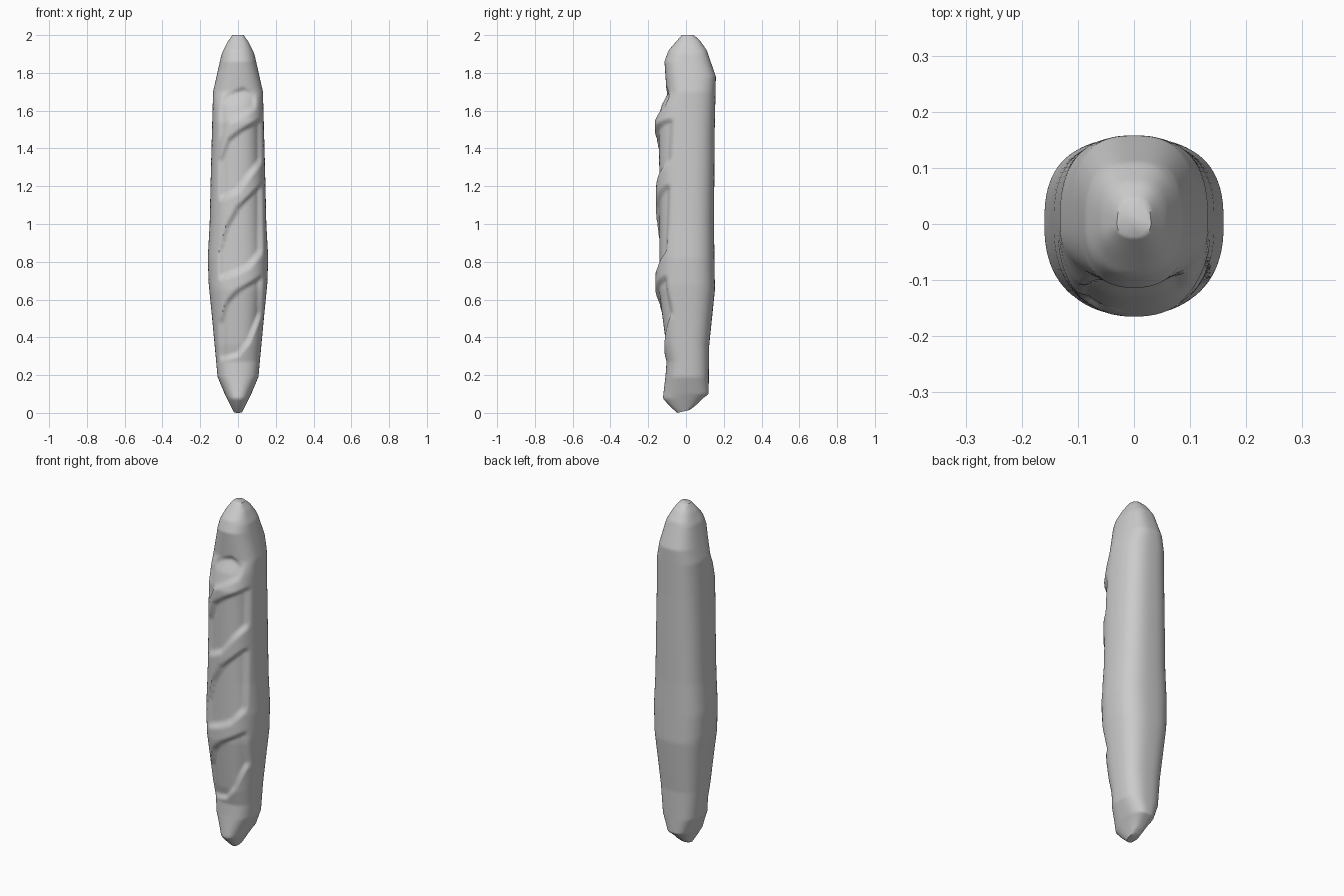
import bpy, bmesh
from math import sin, cos, pi, copysign

if "Cube" in bpy.data.objects:
    bpy.data.objects.remove(bpy.data.objects["Cube"])

def lerp(pts, t):
    """Piecewise linear lookup."""
    if t <= pts[0][0]:
        return pts[0][1]
    for (a, va), (b, vb) in zip(pts, pts[1:]):
        if t <= b:
            return va + (vb - va) * (t - a) / (b - a)
    return pts[-1][1]

def smooth(t):
    t = max(0.0, min(1.0, t))
    return t * t * (3 - 2 * t)

# loaf outline along its length: half width, front depth, back depth
WIDTH = [(0, .025), (.1, .07), (.19, .108), (.5, .137), (.68, .155), (.82, .16),
         (1.0, .15), (1.3, .143), (1.7, .132), (1.9, .087), (1.96, .058), (2, .03)]
FRONT = [(0, .045), (.08, .122), (.2, .108), (.27, .103), (.36, .125), (.65, .163), (.8, .16),
         (1.2, .16), (1.54, .165), (1.63, .14), (1.7, .103), (1.86, .114), (1.92, .092), (2, .022)]
BACK = [(0, .02), (.02, .05), (.1, .12), (.35, .122), (.65, .153), (1.0, .148),
        (1.5, .152), (1.78, .158), (1.92, .11), (1.97, .075), (2, .042)]

# baked score panels: lower edge and upper edge as curves over x
PANELS = [
    ([(-.09, .27), (.0, .29), (.06, .36), (.12, .50)],
     [(-.09, .50), (-.06, .60), (.0, .66), (.13, .73)]),
    ([(-.09, .70), (.0, .73), (.06, .76), (.13, .84)],
     [(-.10, .86), (-.06, 1.0), (.0, 1.10), (.12, 1.21)]),
    ([(-.09, 1.12), (.0, 1.16), (.06, 1.24), (.13, 1.32)],
     [(-.09, 1.36), (-.05, 1.46), (.02, 1.51), (.12, 1.56)]),
    ([(-.10, 1.43), (-.05, 1.52), (.02, 1.56), (.09, 1.60)],
     [(-.10, 1.62), (-.07, 1.69), (.03, 1.73), (.09, 1.69)]),
]

def score_depth(x, z):
    side = smooth((x + .105) / .02) * smooth((.135 - x) / .02)
    d = 0
    for i, (lo, hi) in enumerate(PANELS):
        cut = smooth((z - lerp(lo, x)) / .035) * smooth((lerp(hi, x) - z) / .025)
        if i == 3:
            cut *= smooth((.10 - x) / .02) * .6
        d = max(d, cut)
    return .02 * d * side

# loaf body lofted from rounded-square rings
ROWS, SEG = 170, 80
bm = bmesh.new()
rings = []
for i in range(ROWS + 1):
    z = 1 - cos(pi * i / ROWS)
    z = .6 * (2 * i / ROWS) + .4 * z
    ring = []
    for j in range(SEG):
        a = 2 * pi * j / SEG
        c, s = cos(a), sin(a)
        e = .75 if s > 0 else .85
        x = lerp(WIDTH, z) * copysign(abs(c) ** e, c)
        y = lerp(BACK if s > 0 else FRONT, z) * copysign(abs(s) ** e, s)
        if y < -.05:
            k = 1 - score_depth(x, z) * smooth((-y - .05) / .03) / (x * x + y * y) ** .5
            x, y = x * k, y * k
        # sloping tip at the bottom
        zz = z + max(0, .1 - z) * .12 * (y + .045) / .05 if z < .1 else z
        ring.append(bm.verts.new((x, y, max(0, zz))))
    rings.append(ring)
for r0, r1 in zip(rings, rings[1:]):
    for j in range(SEG):
        k = (j + 1) % SEG
        bm.faces.new((r0[j], r0[k], r1[k], r1[j]))
bm.faces.new(list(reversed(rings[0])))
bm.faces.new(rings[-1])
# soften the crust lightly
bmesh.ops.recalc_face_normals(bm, faces=bm.faces)
for f in bm.faces:
    f.smooth = True
mesh = bpy.data.meshes.new("bread_loaf")
bm.to_mesh(mesh)
bm.free()
loaf = bpy.data.objects.new("bread_loaf", mesh)
bpy.context.collection.objects.link(loaf)
bpy.context.view_layer.objects.active = loaf
loaf.select_set(True)
bpy.ops.object.shade_smooth_by_angle(angle=0.9)
